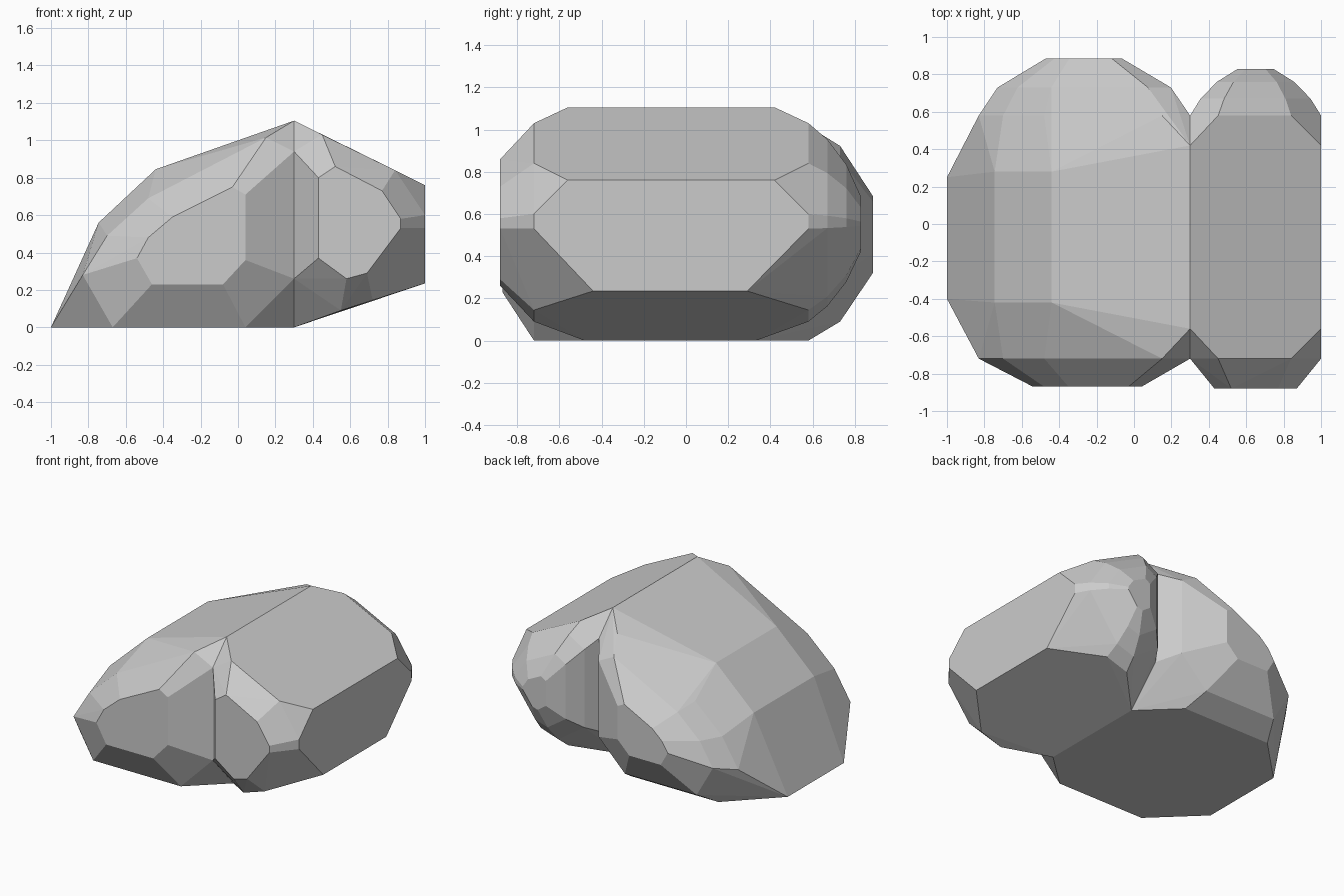
import bpy, bmesh

if "Cube" in bpy.data.objects:
    bpy.data.objects.remove(bpy.data.objects["Cube"])

RIDGE = 0.30          # x of the crease where the two lobes meet
FRONT, BACK = -0.72, 0.58


def at_y(profile, y):
    return [(x, y, z) for x, z in profile]


def shrunk(profile, centre, s, y):
    cx, cz = centre
    return [(cx + (x - cx) * s, y, cz + (z - cz) * s) for x, z in profile]


def add_lobe(bm, points):
    verts = [bm.verts.new(p) for p in points]
    res = bmesh.ops.convex_hull(bm, input=verts)
    junk = {v for k in ("geom_interior", "geom_unused") for v in res[k]
            if isinstance(v, bmesh.types.BMVert)}
    bmesh.ops.delete(bm, geom=[v for v in junk if v.is_valid], context='VERTS')


def bars(rows):
    # cross edges: x, front y, back y, z
    return [(x, y, z) for x, y0, y1, z in rows for y in (y0, y1)]


# Shared crease section
crease = [(RIDGE, -0.56, 0.42, 1.105), (RIDGE, -0.48, 0.33, 0.0)]

# Left lobe: side ring, front cap and rounded back
left_ring = [(-0.83, 0.28), (-0.70, 0.49), (-0.48, 0.69), (0.15, 1.015),
             (RIDGE, 0.94), (RIDGE, 0.26), (0.04, 0.0), (-0.67, 0.0)]
left_cap = [(-0.46, 0.23), (-0.08, 0.23), (0.04, 0.36), (0.04, 0.71),
            (-0.03, 0.75), (-0.35, 0.59), (-0.48, 0.48), (-0.54, 0.37)]
left = bars(crease + [(-1, -0.40, 0.25, 0), (-0.745, -0.42, 0.28, 0.56),
                      (-0.44, -0.42, 0.28, 0.845)])
left += at_y(left_ring, FRONT) + at_y(left_ring, BACK) + at_y(left_cap, -0.87)
for s, y in ((0.82, 0.73), (0.36, 0.885)):
    left += shrunk(left_ring, (-0.27, 0.5), s, y)

# Right lobe: side ring, front cap and rounded back
right_ring = [(RIDGE, 0.94), (0.45, 1.03), (0.84, 0.84), (1, 0.60),
              (1, 0.53), (0.72, 0.145), (0.55, 0.09), (RIDGE, 0.26)]
right_cap = [(0.43, 0.80), (0.52, 0.86), (0.77, 0.73), (0.87, 0.58),
             (0.87, 0.53), (0.69, 0.29), (0.58, 0.26), (0.43, 0.37)]
right = bars(crease + [(1, -0.56, 0.42, 0.76), (1, -0.44, 0.29, 0.235)])
right += at_y(right_ring, FRONT) + at_y(right_ring, BACK) + at_y(right_cap, -0.88)
for s, y in ((0.84, 0.67), (0.59, 0.76), (0.27, 0.83)):
    right += shrunk(right_ring, (0.65, 0.55), s, y)

# Join both lobes into one boulder, removing the wall between them
bm = bmesh.new()
add_lobe(bm, left)
add_lobe(bm, right)
wall = [f for f in bm.faces if all(abs(v.co.x - RIDGE) < 1e-4 for v in f.verts)]
bmesh.ops.delete(bm, geom=wall, context='FACES')
bmesh.ops.remove_doubles(bm, verts=bm.verts[:], dist=0.001)
bmesh.ops.dissolve_limit(bm, angle_limit=0.03, verts=bm.verts[:], edges=bm.edges[:])
bmesh.ops.recalc_face_normals(bm, faces=bm.faces[:])

mesh = bpy.data.meshes.new("boulder")
bm.to_mesh(mesh)
bm.free()
boulder = bpy.data.objects.new("boulder", mesh)
bpy.context.collection.objects.link(boulder)
